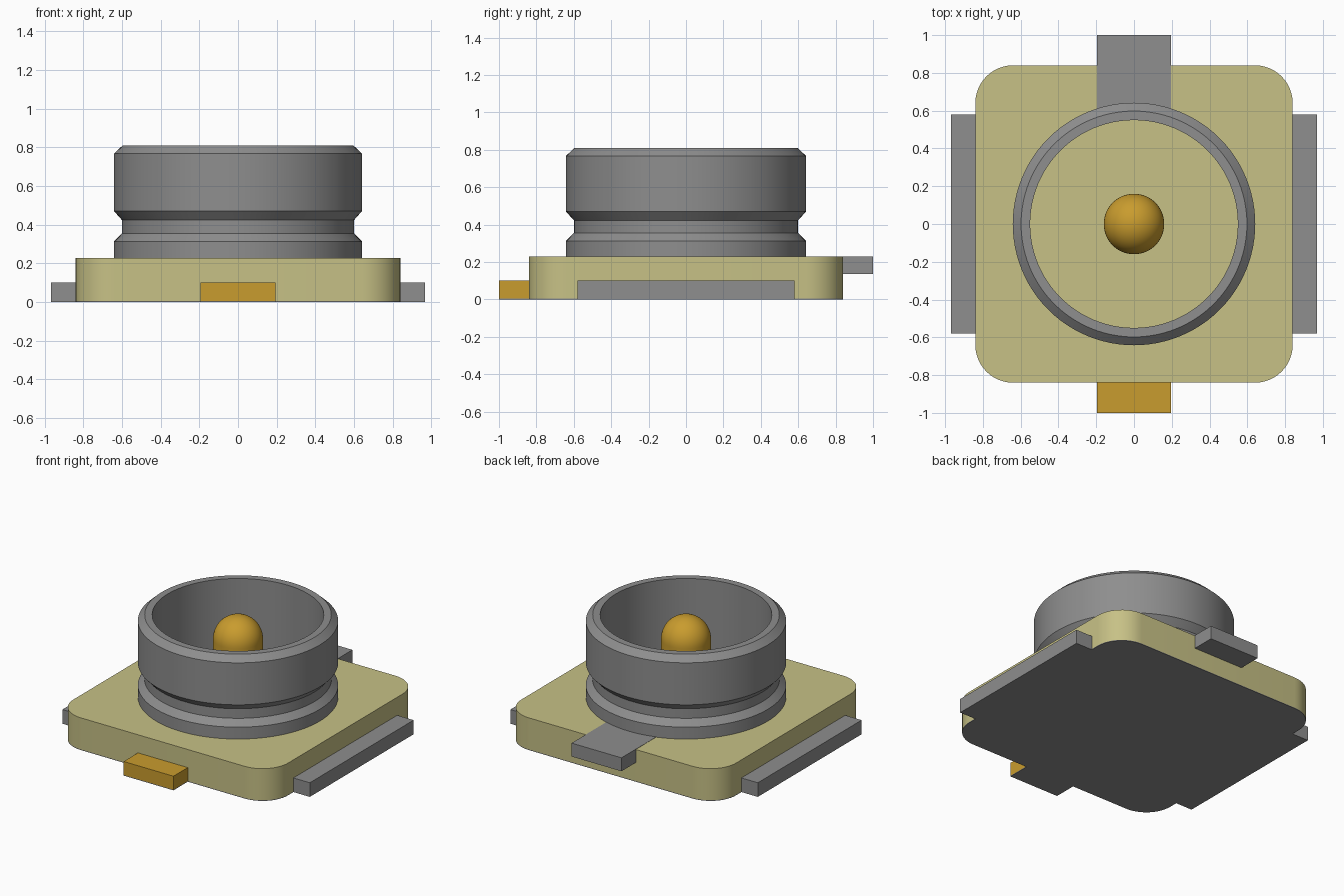
import bpy, bmesh, math

cube = bpy.data.objects.get("Cube")
if cube:
    bpy.data.objects.remove(cube, do_unlink=True)


def material(name, rgb):
    lin = [((c / 255 + 0.055) / 1.055) ** 2.4 for c in rgb]
    m = bpy.data.materials.new(name)
    m.use_nodes = True
    m.diffuse_color = (*lin, 1)
    m.node_tree.nodes["Principled BSDF"].inputs["Base Color"].default_value = (*lin, 1)
    return m


GREY = material("grey metal", (142, 142, 142))
GOLD = material("gold", (201, 156, 46))
TAN = material("tan plastic", (199, 193, 134))


def finish(bm, name, mat):
    bmesh.ops.remove_doubles(bm, verts=bm.verts, dist=1e-5)
    bmesh.ops.recalc_face_normals(bm, faces=bm.faces)
    me = bpy.data.meshes.new(name)
    bm.to_mesh(me)
    bm.free()
    me.materials.append(mat)
    ob = bpy.data.objects.new(name, me)
    bpy.context.collection.objects.link(ob)
    bpy.ops.object.select_all(action='DESELECT')
    ob.select_set(True)
    bpy.context.view_layer.objects.active = ob
    bpy.ops.object.shade_smooth_by_angle(angle=math.radians(28))
    return ob


def prism(name, outline, z0, z1, mat):
    """Extrude a flat outline from z0 to z1."""
    bm = bmesh.new()
    face = bm.faces.new([bm.verts.new((x, y, z0)) for x, y in outline])
    ext = bmesh.ops.extrude_face_region(bm, geom=[face])
    for v in ext["geom"]:
        if isinstance(v, bmesh.types.BMVert):
            v.co.z = z1
    return finish(bm, name, mat)


def box(name, x0, x1, y0, y1, z0, z1, mat):
    return prism(name, [(x0, y0), (x1, y0), (x1, y1), (x0, y1)], z0, z1, mat)


def lathe(name, profile, mat, closed, steps=96):
    """Spin an (r, z) profile round the z axis."""
    bm = bmesh.new()
    vs = [bm.verts.new((r, 0, z)) for r, z in profile]
    es = [bm.edges.new(p) for p in zip(vs, vs[1:])]
    if closed:
        es.append(bm.edges.new((vs[-1], vs[0])))
    bmesh.ops.spin(bm, geom=vs + es, cent=(0, 0, 0), axis=(0, 0, 1),
                   angle=math.tau, steps=steps, use_merge=False)
    return finish(bm, name, mat)


def arc(cx, cy, r, a0, a1, n):
    return [(cx + r * math.cos(a0 + (a1 - a0) * i / n),
             cy + r * math.sin(a0 + (a1 - a0) * i / n)) for i in range(n + 1)]


# Rounded square body with a thin metal underside
HALF, CORNER, TOP, SKIN = 0.84, 0.2, 0.228, 0.005
rounded = []
for i, (sx, sy) in enumerate([(1, 1), (-1, 1), (-1, -1), (1, -1)]):
    c = HALF - CORNER
    rounded += arc(sx * c, sy * c, CORNER, i * math.pi / 2, (i + 1) * math.pi / 2, 12)
prism("body", rounded, SKIN, TOP, TAN)
prism("underside_plate", rounded, 0, SKIN, GREY)

# Side ground tabs
for side, s in (("left", 1), ("right", -1)):
    x0, x1 = sorted((s * 0.80, s * 0.968))
    box(side + "_ground_tab", x0, x1, -0.58, 0.58, 0, 0.1, GREY)

# Front signal tab, metal-grey underneath, and back tab set into the body top
box("front_signal_tab", -0.195, 0.195, -1, -0.8, SKIN, 0.1, GOLD)
box("front_tab_underside", -0.195, 0.195, -1, -0.8, 0, SKIN, GREY)
box("back_ground_tab", -0.195, 0.195, 0.6, 1, 0.135, TOP + 0.002, GREY)

# Ring shell with a snap groove and chamfered rim
lathe("shell", [(0.55, 0.2), (0.642, 0.2), (0.642, 0.312), (0.6, 0.355), (0.6, 0.423),
                (0.642, 0.47), (0.642, 0.767), (0.598, 0.808), (0.55, 0.808)], GREY, True)

# Slightly raised insulator island inside the shell
R_IN, R_MID, Y = 0.55, 0.352, 0.227
a_in, a_mid = math.asin(Y / R_IN), math.asin(Y / R_MID)
island = (arc(0, 0, R_IN, -a_in, a_in, 12)
          + arc(0, 0, R_MID, a_mid, math.pi - a_mid, 24)
          + arc(0, 0, R_IN, math.pi - a_in, math.pi + a_in, 12)
          + arc(0, 0, R_MID, math.pi + a_mid, math.tau - a_mid, 24))
prism("insulator_island", island, 0.2, TOP + 0.004, TAN)

# Domed centre pin
R_PIN, Z_DOME = 0.16, 0.64
dome = [(r, z) for r, z in arc(0, Z_DOME, R_PIN, 0, math.pi / 2, 14)]
dome[-1] = (0, Z_DOME + R_PIN)
lathe("centre_pin", [(0, 0.2), (R_PIN, 0.2)] + dome, GOLD, False, 64)
